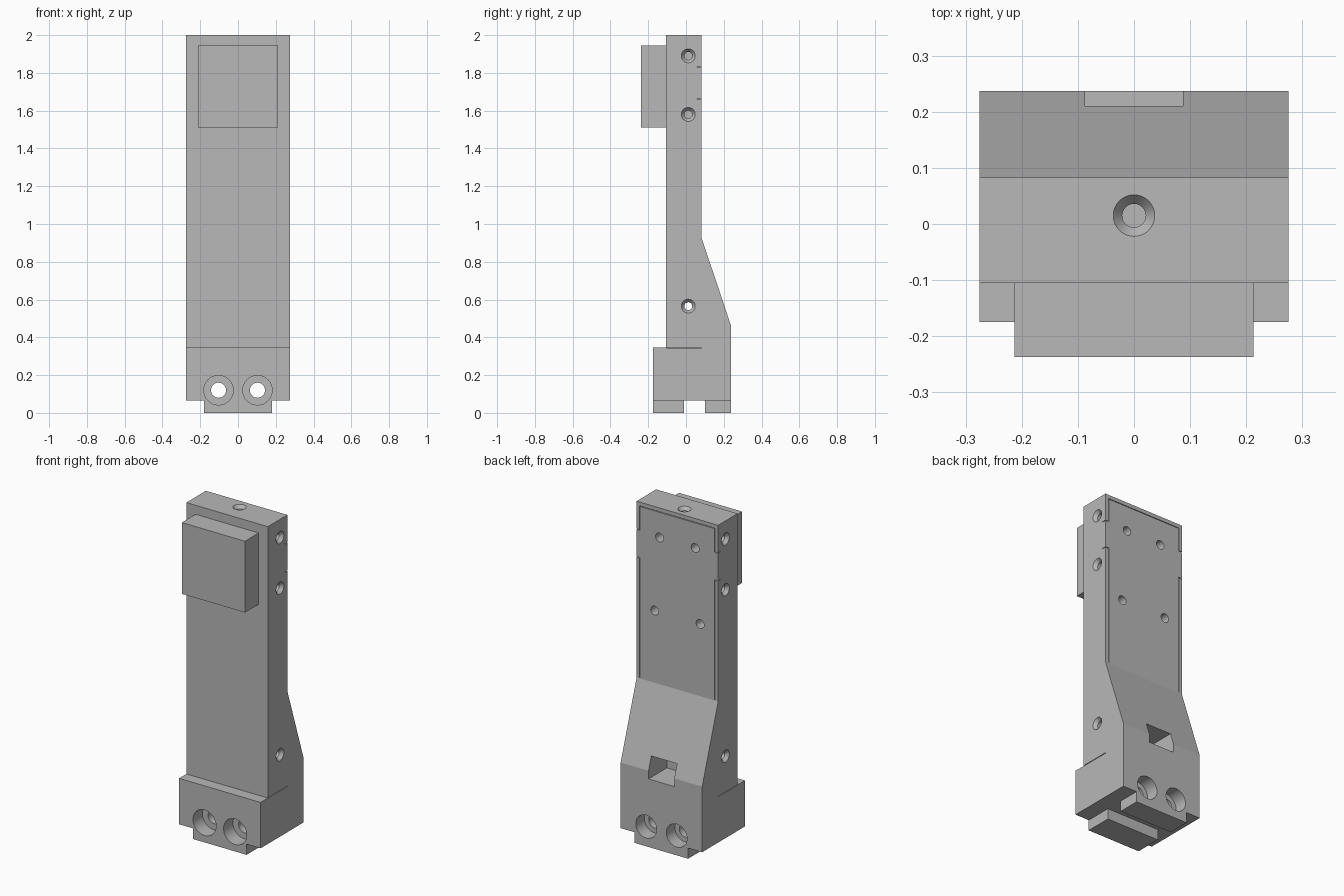
import bpy, bmesh
from mathutils import Vector

cube = bpy.data.objects.get("Cube")
if cube:
    bpy.data.objects.remove(cube, do_unlink=True)

grey = bpy.data.materials.new("plain grey")
grey.use_nodes = True
COLOUR = (0.48, 0.48, 0.48, 1)
grey.diffuse_color = COLOUR
grey.node_tree.nodes["Principled BSDF"].inputs["Base Color"].default_value = COLOUR


def make_object(name, bm):
    bmesh.ops.recalc_face_normals(bm, faces=bm.faces)
    mesh = bpy.data.meshes.new(name)
    bm.to_mesh(mesh)
    bm.free()
    mesh.materials.append(grey)
    obj = bpy.data.objects.new(name, mesh)
    bpy.context.collection.objects.link(obj)
    return obj


def box(name, low, high):
    bm = bmesh.new()
    bmesh.ops.create_cube(bm, size=1)
    for v in bm.verts:
        v.co = [low[i] + (v.co[i] + 0.5) * (high[i] - low[i]) for i in range(3)]
    return make_object(name, bm)


def extrude_profile(name, points, half_width):
    """Side profile in y and z, extruded across x."""
    bm = bmesh.new()
    face = bm.faces.new([bm.verts.new((-half_width, y, z)) for y, z in points])
    new = bmesh.ops.extrude_face_region(bm, geom=[face])["geom"]
    moved = [g for g in new if isinstance(g, bmesh.types.BMVert)]
    bmesh.ops.translate(bm, verts=moved, vec=(2 * half_width, 0, 0))
    return make_object(name, bm)


def drill(name, start, direction, steps, segments=32):
    """Turned cutter: steps are (depth, radius) pairs going into the part."""
    bm = bmesh.new()
    turn = Vector((0, 0, 1)).rotation_difference(Vector(direction)).to_matrix()
    circle = bmesh.ops.create_circle(bm, segments=segments, radius=1)["verts"]
    unit = [v.co.copy() for v in circle]
    bmesh.ops.delete(bm, geom=circle, context="VERTS")
    rings = [[bm.verts.new(Vector(start) + turn @ Vector((c.x * r, c.y * r, d)))
              for c in unit] for d, r in steps]
    for a, b in zip(rings, rings[1:]):
        for i in range(segments):
            j = (i + 1) % segments
            bm.faces.new((a[i], a[j], b[j], b[i]))
    bm.faces.new(rings[0])
    bm.faces.new(rings[-1])
    return make_object(name, bm)


# Main bracket, with the cross channel between its two feet
profile = [(-0.175, 0), (-0.01, 0), (-0.01, 0.065), (0.10, 0.065), (0.10, 0),
           (0.237, 0), (0.237, 0.465), (0.083, 0.925), (0.083, 2),
           (-0.105, 2), (-0.105, 0.345), (-0.175, 0.345)]
body = extrude_profile("bracket_body", profile, 0.275)

cutters = []
countersink = [(-0.01, 0.037), (0, 0.037), (0.02, 0.021)]

for s in (-1, 1):
    # Narrowed feet
    cutters.append(box("foot_step", (min(s * 0.18, s * 0.4), -0.3, -0.1),
                       (max(s * 0.18, s * 0.4), 0.3, 0.065)))
    # Counterbored mounting holes, front to back
    cutters.append(drill("mounting_hole", (s * 0.103, -0.175, 0.12), (0, 1, 0),
                         [(-0.05, 0.078), (0.09, 0.078), (0.09, 0.04),
                          (0.33, 0.04), (0.33, 0.07), (0.5, 0.07)]))
    # Blind holes in the sides
    for z in (1.89, 1.58):
        cutters.append(drill("side_hole", (s * 0.275, 0.012, z), (-s, 0, 0),
                             countersink + [(0.12, 0.021)]))
    cutters.append(drill("lower_side_hole", (s * 0.275, 0.012, 0.565), (-s, 0, 0),
                         countersink + [(0.28 + 0.01 * s, 0.021)]))
    # Blind holes in the back
    for x, z in ((0.12, 1.82), (0.153, 1.365)):
        cutters.append(drill("back_hole", (s * x, 0.083, z), (0, -1, 0),
                             [(-0.01, 0.027), (0.08, 0.027)]))
    # Fine seams around the back panel and its side tabs
    x = s * 0.253
    for low, high in ((0.93, 1.66), (1.83, 1.975)):
        cutters.append(box("panel_seam", (x - 0.002, 0.06, low), (x + 0.002, 0.1, high)))
    for z in (1.66, 1.83):
        cutters.append(box("tab_seam", (min(x, s * 0.3), 0.058, z - 0.002),
                           (max(x, s * 0.3), 0.1, z + 0.002)))
    # Seam between column and base
    cutters.append(box("base_seam", (min(s * 0.26, s * 0.3), -0.104, 0.343),
                       (max(s * 0.26, s * 0.3), 0.083, 0.347)))

cutters.append(box("top_seam", (-0.253, 0.06, 1.973), (0.253, 0.1, 1.977)))
cutters.append(drill("top_hole", (0, 0.015, 2), (0, 0, -1), countersink + [(0.2, 0.021)]))
# Pocket in the sloped back
cutters.append(box("back_pocket", (-0.087, 0.06, 0.415), (0.087, 0.4, 0.545)))

for cutter in cutters:
    cutter.hide_render = True
    cut = body.modifiers.new(cutter.name, "BOOLEAN")
    cut.operation = "DIFFERENCE"
    cut.solver = "EXACT"
    cut.object = cutter
    bpy.context.view_layer.objects.active = body
    bpy.ops.object.modifier_apply(modifier=cut.name)
    bpy.data.objects.remove(cutter, do_unlink=True)

# Front pad
box("front_pad", (-0.213, -0.237, 1.51), (0.213, -0.1, 1.945))

bpy.ops.object.select_all(action="DESELECT")
body.select_set(True)
bpy.context.view_layer.objects.active = body
bpy.ops.object.shade_smooth_by_angle(angle=0.25)
